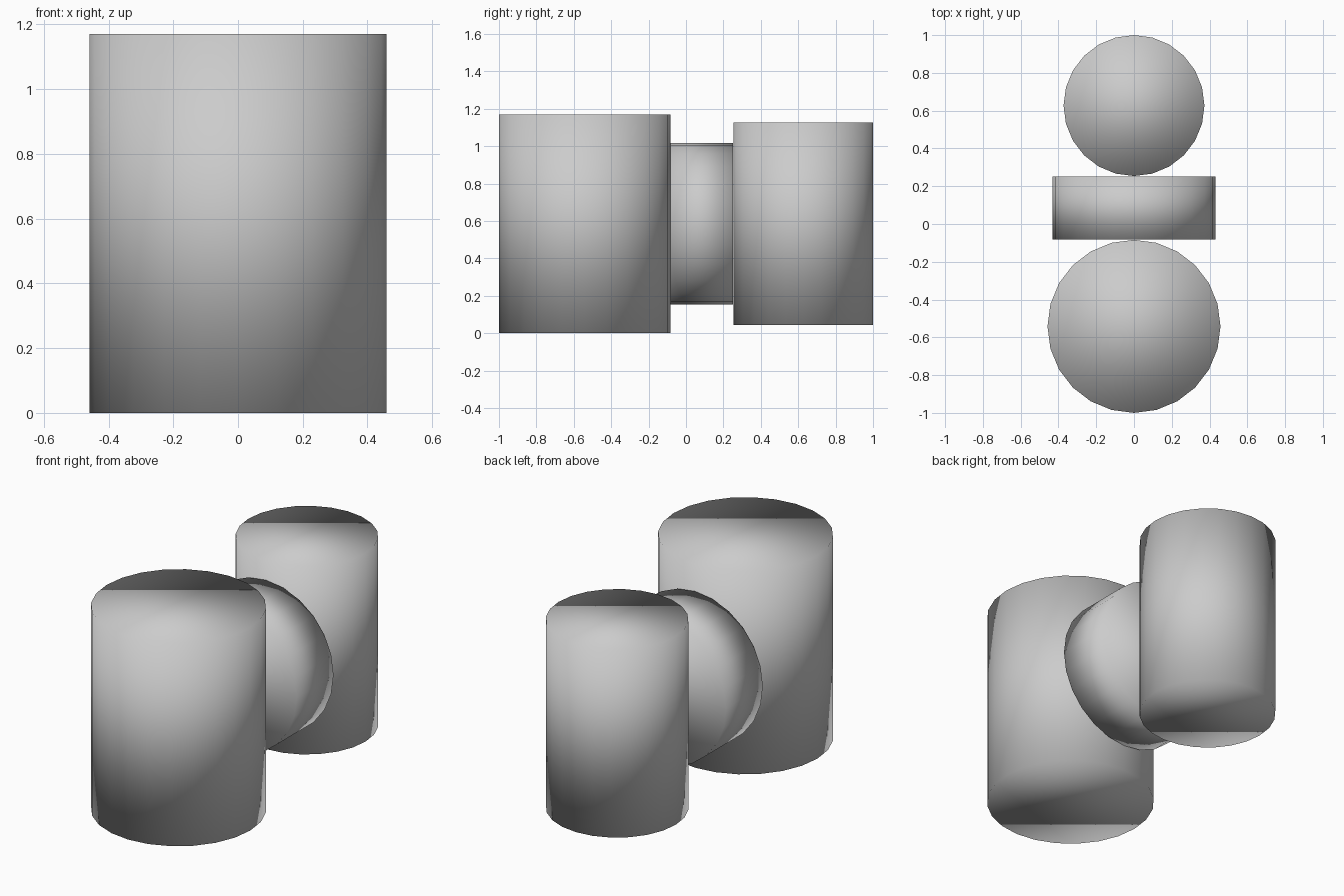
import bpy
import bmesh
from math import radians
from mathutils import Matrix

if "Cube" in bpy.data.objects:
    bpy.data.objects.remove(bpy.data.objects["Cube"])

SIDES = 24


def cylinder(name, radius, depth, center, axis="Z"):
    """Capped, fully smooth-shaded cylinder with a vertex on each main axis."""
    bm = bmesh.new()
    turn = Matrix.Rotation(radians(90), 4, "X") if axis == "Y" else Matrix()
    bmesh.ops.create_cone(bm, cap_ends=True, segments=SIDES,
                          radius1=radius, radius2=radius, depth=depth,
                          matrix=Matrix.Translation(center) @ turn)
    for face in bm.faces:
        face.smooth = True
    mesh = bpy.data.meshes.new(name)
    bm.to_mesh(mesh)
    bm.free()
    obj = bpy.data.objects.new(name, mesh)
    bpy.context.collection.objects.link(obj)
    return obj


MID_Z = 0.585

# Large upright drum at the front
cylinder("front_drum", 0.458, 1.17, (0, -0.542, MID_Z))

# Smaller upright drum at the back
cylinder("back_drum", 0.373, 1.085, (0, 0.627, MID_Z))

# Horizontal disc joining the two drums
cylinder("connecting_disc", 0.432, 0.335, (0, 0.085, MID_Z), axis="Y")
